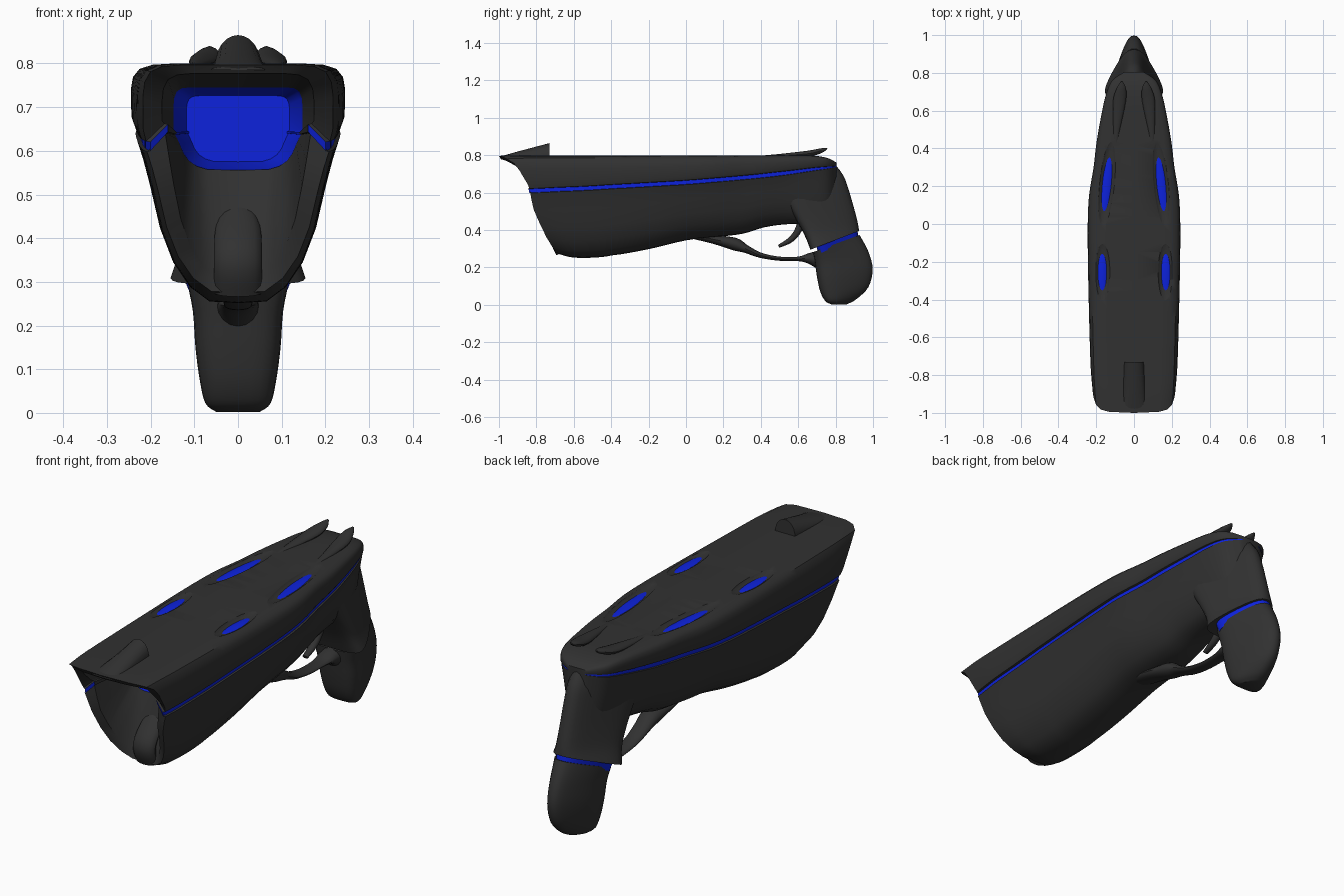
import bpy, bmesh, math
from mathutils import Vector

if "Cube" in bpy.data.objects:
    bpy.data.objects.remove(bpy.data.objects["Cube"])


def material(name, rgb):
    m = bpy.data.materials.new(name)
    m.diffuse_color = (*rgb, 1)
    m.use_nodes = True
    m.node_tree.nodes["Principled BSDF"].inputs["Base Color"].default_value = m.diffuse_color
    return m


DARK = material("charcoal", (0.031, 0.031, 0.031))
BLUE = material("glow blue", (0.004, 0.016, 0.72))


def loft(name, rings, mats=(DARK,), pick=lambda i, j: 0, cap=(0, 0), angle=35):
    """Skin a list of closed rings; pick gives the material of each face."""
    bm = bmesh.new()
    vs = [[bm.verts.new(p) for p in r] for r in rings]
    n = len(rings[0])
    for i in range(len(rings) - 1):
        for j in range(n):
            k = (j + 1) % n
            f = bm.faces.new((vs[i][j], vs[i][k], vs[i + 1][k], vs[i + 1][j]))
            f.material_index = pick(i, j)
    bm.faces.new(vs[0]).material_index = cap[0]
    bm.faces.new(vs[-1]).material_index = cap[1]
    bmesh.ops.recalc_face_normals(bm, faces=bm.faces[:])
    me = bpy.data.meshes.new(name)
    bm.to_mesh(me)
    bm.free()
    for m in mats:
        me.materials.append(m)
    ob = bpy.data.objects.new(name, me)
    bpy.context.collection.objects.link(ob)
    bpy.ops.object.select_all(action='DESELECT')
    ob.select_set(True)
    bpy.context.view_layer.objects.active = ob
    bpy.ops.object.shade_smooth_by_angle(angle=math.radians(angle))
    return ob


def spline(rows, n=4):
    """Catmull-Rom interpolation of rows of numbers."""
    out = []
    for i in range(len(rows) - 1):
        a, b, c, d = (rows[max(0, min(len(rows) - 1, i + k))] for k in (-1, 0, 1, 2))
        for s in range(n):
            t = s / n
            out.append([0.5 * (2 * q + (r - p) * t + (2 * p - 5 * q + 4 * r - u) * t * t
                               + (3 * q - p - 3 * r + u) * t ** 3)
                        for p, q, r, u in zip(a, b, c, d)])
    return out + [list(rows[-1])]


def tube(name, rows, sides=16):
    """Oval bar along a path of (x, y, z, half width, half thickness)."""
    rows = spline(rows)
    rings = []
    for i, (x, y, z, rx, r) in enumerate(rows):
        a, b = rows[max(0, i - 1)], rows[min(len(rows) - 1, i + 1)]
        t = Vector((0, b[1] - a[1], b[2] - a[2])).normalized()
        up = Vector((0, -t.z, t.y))
        rings.append([Vector((x, y, z)) + Vector((rx * math.cos(q), 0, 0)) + up * r * math.sin(q)
                      for q in (2 * math.pi * k / sides for k in range(sides))])
    return loft(name, rings)


# ---- main body: top shell, glowing seam and lower hull in one skin ----
FRONT = [(.25, -.67), (.30, -.71), (.36, -.752), (.40, -.777), (.50, -.832), (.60, -.868),
         (.63, -.875), (.66, -.90), (.75, -.95), (.79, -1), (.9, -1)]


def front_y(z):
    for (z0, y0), (z1, y1) in zip(FRONT, FRONT[1:]):
        if z <= z1:
            return y0 + (y1 - y0) * (z - z0) / (z1 - z0)
    return -1


def body_ring(y0, w, top, seam, bot):
    u, h = top - seam, seam - bot
    g = .01 * min(1, u / .1)
    half = [(0, top), (.6, top)]
    half += [(f, top - t * u) for f, t in
             ((.8, .02), (.92, .085), (.98, .21), (1, .4), (.995, .8))]
    half += [(.965, seam + g * 1.2), (.92, seam + g), (.92, seam - g), (.955, seam - g * 1.2)]
    half += [(f, seam - d * h) for f, d in
             ((.9, .15), (.84, .3), (.75, .55), (.63, .75), (.47, .9), (.28, .99), (0, 1))]
    fade = max(0, 1 - (y0 + 1) / .6)
    pts = [(f * w, y0 + fade * (front_y(z) + 1 + .03 * (f * w / .2) ** 4), z) for f, z in half]
    return pts + [(-x, y, z) for x, y, z in pts[-2:0:-1]]


stations = [(-1, .218, .797, .61, .275), (-.9, .226, .8, .613, .258), (-.8, .231, .8, .617, .252),
            (-.6, .236, .8, .623, .253), (-.4, .24, .8, .632, .264), (-.2, .244, .8, .643, .298),
            (0, .245, .8, .655, .345), (.15, .238, .8, .667, .362), (.3, .214, .8, .68, .38),
            (.42, .2, .8, .692, .415), (.55, .178, .8, .707, .432), (.68, .15, .798, .725, .43),
            (.76, .115, .784, .734, .46), (.805, .05, .76, .74, .56)]
rings = [body_ring(*s) for s in spline(stations)]
# rim of the mouth, where the seam turns upward
rim = [(x * .8, y + .012, .6 + (z - .6) * .9 + .045 * math.exp(-((z - .61) / .05) ** 2))
       for x, y, z in rings[0]]


def mouth(y, k):
    out = []
    for x, _, z in rings[0]:
        dz = (z - .65) * (.65 if z > .65 else .25)
        out.append((math.copysign(.148 * k * (abs(x) / .218) ** .6, x), y, .65 + dz * k))
    return out


rings = [mouth(-.48, .8), mouth(-.56, .97), mouth(-.6, 1), rim] + rings
N = len(rim)


def body_paint(i, j):
    return 1 if i < 2 or (i > 2 and j in (8, N - 9)) else 0


body = loft("main_body", rings, (DARK, BLUE), body_paint, (1, 0))

# ---- nose ridge inside the mouth ----
tube("mouth_ridge", [(0, -.67, .275, .055, .025), (0, -.69, .35, .055, .03), (0, -.64, .43, .05, .02),
                     (0, -.58, .5, .02, .01)])


# ---- scooped vents with glowing floors ----
def ellipsoid(name, loc, size, turn, mat):
    bpy.ops.mesh.primitive_uv_sphere_add(segments=32, ring_count=16, radius=1, location=loc,
                                         rotation=(0, 0, turn))
    ob = bpy.context.object
    ob.name = name
    ob.scale = size
    ob.data.materials.append(mat)
    bpy.ops.object.shade_smooth()
    return ob


for s in (-1, 1):
    for label, x, y, ln, turn in (("rear", .144, .21, .23, .1), ("front", .168, -.255, .155, .0)):
        cut = ellipsoid("vent_cutter", (s * x, y, .815), (.046, ln * 1.12, .032), s * turn, DARK)
        cut.hide_render = True
        cut.hide_viewport = True
        cut.display_type = 'WIRE'
        mod = body.modifiers.new("vent", 'BOOLEAN')
        mod.operation = 'DIFFERENCE'
        mod.solver = 'EXACT'
        mod.object = cut
        ellipsoid(label + "_vent_glow", (s * x, y, .772), (.036, ln, .021), s * turn, BLUE)
    # rear sight fins
    tube("rear_fin", [(s * .10, .38, .792, .006, .004), (s * .092, .5, .797, .018, .01),
                      (s * .077, .65, .808, .034, .016), (s * .067, .72, .824, .024, .013),
                      (s * .065, .755, .837, .005, .003)])

# ---- front sight ramp ----
loft("front_sight", [[(w * math.cos(a), y, .785 + h * math.sin(a) ** .8)
                      for a in (math.pi * k / 12 for k in range(12))] + [(-w, y, .785)]
                     for y, w, h in ((-.995, .062, .008), (-.9, .06, .035), (-.73, .052, .08))])


# ---- grip: stations of front (y, z), back (y, z), half width ----
def grip_part(name, rows, mat, n=4, skew=1.3):
    rings = []
    for yf, zf, yb, zb, w in (spline(rows, n) if n > 1 else rows):
        ring = []
        for k in range(32):
            a = 2 * math.pi * k / 32
            c, s = math.cos(a), math.sin(a)
            x = math.copysign(abs(s) ** .8, s) * w * (1 - .38 * c) / 1.08
            t = (.5 + .5 * c) ** skew
            ring.append((x, yf + (yb - yf) * t, zf + (zb - zf) * t))
        rings.append(ring)
    return loft(name, rings, (mat,))


grip_part("upper_grip", [(.44, .72, .80, .748, .10), (.47, .66, .842, .69, .128),
                         (.51, .58, .87, .615, .132), (.585, .46, .903, .50, .13),
                         (.635, .37, .92, .43, .135), (.665, .295, .925, .395, .155)],
          DARK, 4, 1.7)
grip_part("grip_glow_band", [(.70, .31, .915, .405, .13), (.705, .27, .922, .365, .115)], BLUE, 1, 1.6)
grip_part("lower_grip", [(.68, .282, .928, .374, .118), (.69, .22, .975, .285, .104),
                         (.702, .14, .998, .19, .098), (.718, .07, .975, .095, .088),
                         (.745, .02, .91, .03, .075), (.78, .002, .86, .003, .05)], DARK)

# ---- trigger guard and trigger ----
tube("trigger_guard", [(0, .03, .375, .05, .02), (0, .15, .35, .05, .024), (0, .26, .325, .046, .034),
                       (0, .32, .299, .04, .022), (0, .40, .265, .036, .014),
                       (0, .50, .247, .032, .011), (0, .60, .246, .034, .012),
                       (0, .66, .248, .045, .03), (0, .73, .24, .05, .06)])
tube("trigger", [(0, .62, .45, .022, .022), (0, .595, .39, .02, .018), (0, .555, .345, .018, .015),
                 (0, .495, .313, .014, .008)])
